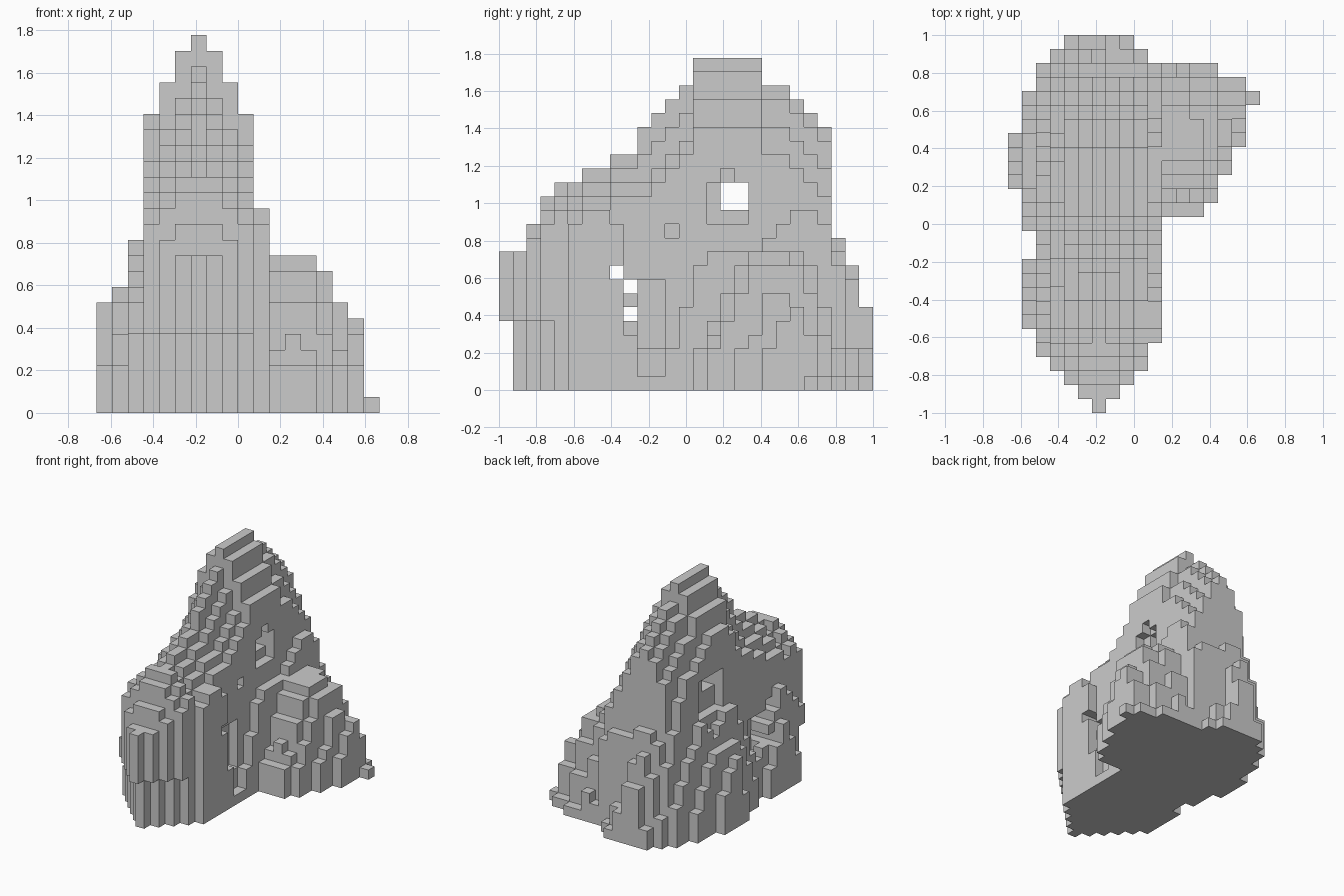
import bpy, bmesh

if "Cube" in bpy.data.objects:
    bpy.data.objects.remove(bpy.data.objects["Cube"])

U = 2 / 27                      # block size
NX, NY = 18, 27
MID = 6                         # column under the ridge line

# Side profile: ridge height (in blocks) from front to back
RIDGE = [10, 10, 12, 14, 15, 15, 16, 16, 17, 17, 19, 20, 21, 22,
         24, 24, 24, 24, 24, 22, 22, 21, 20, 19, 11, 9, 6]
# Plan outline: first and last+1 column of each row, front to back
LEFT = [6, 5, 4, 3, 2, 2, 1, 1, 1, 1, 1, 2, 2, 1, 1, 1, 0, 0, 0, 0, 1, 1, 1, 2, 2, 3, 4]
RIGHT = [7, 8, 9, 10, 10, 11, 11, 11, 11, 11, 11, 11, 11, 11,
         14, 15, 15, 16, 16, 17, 17, 17, 18, 17, 15, 10, 9]
# Front profile: tallest block allowed in each column
CAP = [7, 8, 11, 19, 21, 23, 24, 23, 21, 19, 13, 10, 10, 10, 9, 7, 6, 1]
# Uneven wall tops beside the ridge, as (first row, heights)
WALLS = {
    0: (16, [3, 7, 6, 4]),
    2: (4, [7, 8, 9, 10, 9, 8, 5, 4, 5, 7, 9, 11, 11, 10, 9, 10, 11, 9, 8, 6]),
    3: (8, [13, 14, 14, 15, 15, 16, 18, 19, 19, 19, 18, 17, 16, 16, 14, 11]),
    10: (5, [12, 13, 13, 12, 4, 1, 1, 3, 6, 9, 10, 10, 10, 10, 11, 12, 13, 13, 12]),
}
# Low apron behind the tower, as (first column, heights)
APRON = {24: (2, [4, 8, 10, 11, 11, 10, 10, 10, 9]),
         25: (3, [3, 7, 9, 8, 3, 3, 1]),
         26: (4, [2, 6, 6, 3, 1])}


def body_height(i, j):
    d = min(abs(i - MID), 5)
    if j < 5:
        drop = (0, 0, 1, 2, 3, 4)
    elif j < 10:
        drop = (0, 1, 2, 3, 4, 5)
    elif j < 14:
        drop = (0, 2, 4, 5, 7, 9)
    else:
        drop = (0, 1, 3, 5, 7, 9)
    return RIDGE[j] - drop[d]


def side_height(i, j):
    """Slope that climbs away from the front and back of a side buttress."""
    rows = [r for r in range(NY) if LEFT[r] <= i < RIGHT[r] and (r > 12) == (j > 12)]
    front, back = j - min(rows), max(rows) - j
    if i > 10:
        return min(3 + 2 * front, (1 if i > 12 else 3) + 3 * back) - (i % 2 and j % 3 == 0)
    return min(3 + 2 * front, 3 + 2 * back)


def height(i, j):
    if j in APRON and i <= 10:
        start, tops = APRON[j]
        return tops[i - start]
    if i in WALLS:
        start, tops = WALLS[i]
        if 0 <= j - start < len(tops):
            return tops[j - start]
    if i < 2 or i > 10:
        return max(1, min(CAP[i], side_height(i, j)))
    return max(1, min(CAP[i], body_height(i, j)))


# Fill the blocks; the nose overhangs by one block above the fifth layer
cells = set()
for j in range(NY):
    for i in range(LEFT[j], RIGHT[j]):
        for k in range(height(i, j)):
            if j < 5 and k < 5 and (j == 0 or not LEFT[j - 1] <= i < RIGHT[j - 1]):
                continue
            cells.add((i, j, k))


def carve(i0, i1, j0, j1, k0, k1):
    for i in range(i0, i1):
        for j in range(j0, j1):
            for k in range(k0, k1):
                cells.discard((i, j, k))


# Openings that run right through from side to side
carve(0, NX, 8, 9, 8, 9)
carve(0, NX, 9, 10, 7, 8)
carve(0, NX, 9, 10, 5, 6)
carve(0, NX, 16, 18, 13, 15)
# Recesses worn into both walls around the openings
carve(9, 10, 10, 12, 3, 8)
carve(9, 10, 12, 13, 11, 12)
carve(9, 10, 15, 18, 12, 15)
carve(9, 10, 16, 17, 15, 16)
carve(3, 4, 16, 20, 11, 15)
carve(3, 4, 10, 12, 4, 8)


def build(name, part):
    """Skin the outside of a group of blocks."""
    bm = bmesh.new()
    verts = {}

    def vert(p):
        if p not in verts:
            verts[p] = bm.verts.new(((p[0] - NX / 2) * U, (p[1] - NY / 2) * U, p[2] * U))
        return verts[p]

    for c in sorted(part):
        for a in range(3):
            for s in (0, 1):
                n = list(c)
                n[a] += 1 if s else -1
                if tuple(n) in cells:
                    continue
                b, e = (a + 1) % 3, (a + 2) % 3
                quad = []
                for db, de in ((0, 0), (1, 0), (1, 1), (0, 1)):
                    p = list(c)
                    p[a] += s
                    p[b] += db
                    p[e] += de
                    quad.append(vert(tuple(p)))
                bm.faces.new(quad if s else quad[::-1])
    mesh = bpy.data.meshes.new(name)
    bm.to_mesh(mesh)
    bm.free()
    bpy.context.collection.objects.link(bpy.data.objects.new(name, mesh))


build("main_peak", {c for c in cells if 3 <= c[0] <= 10})
build("left_flank", {c for c in cells if c[0] < 3})
build("right_spur", {c for c in cells if c[0] > 10})
